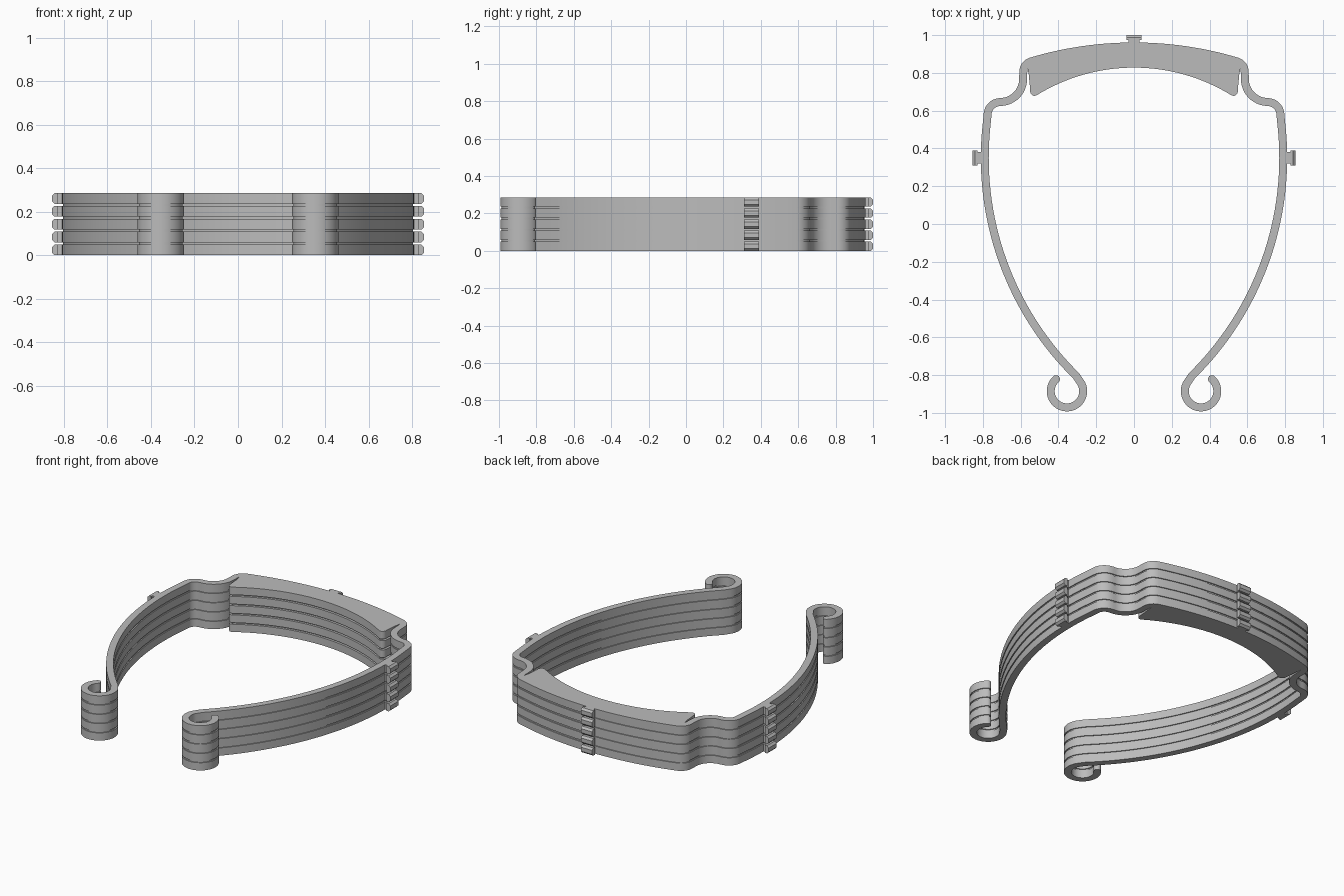
import bpy, bmesh
from math import sin, cos, radians, asin, degrees
from mathutils import Vector

cube = bpy.data.objects.get("Cube")
if cube:
    bpy.data.objects.remove(cube)

LAYERS, HEIGHT, PITCH = 5, 0.049, 0.059
HALF = 0.021                      # half the band thickness

grey = bpy.data.materials.new("plastic grey")
grey.use_nodes = True
grey.diffuse_color = (0.5, 0.5, 0.5, 1)
grey.node_tree.nodes["Principled BSDF"].inputs["Base Color"].default_value = (0.5, 0.5, 0.5, 1)


def arc(cx, cy, r, start, end, n):
    """Points along an arc, angles in degrees."""
    angles = [radians(start + (end - start) * i / n) for i in range(n + 1)]
    return [Vector((cx + r * cos(a), cy + r * sin(a))) for a in angles]


def mirrored(half):
    """Complete a half path that starts on the centre line."""
    return [Vector((-p.x, p.y)) for p in reversed(half[1:])] + half


def ribbon(path, half):
    """Outline of a band of constant thickness with round ends."""
    left, right = [], []
    for i, p in enumerate(path):
        t = (path[min(i + 1, len(path) - 1)] - path[max(i - 1, 0)]).normalized()
        n = Vector((-t.y, t.x)) * half
        left.append(p + n)
        right.append(p - n)

    def cap(centre, start):
        d = start - centre
        return [centre + Vector((d.x * cos(a) + d.y * sin(a), d.y * cos(a) - d.x * sin(a)))
                for a in (radians(30 * k) for k in range(1, 6))]
    return left + cap(path[-1], left[-1]) + right[::-1] + cap(path[0], right[0])


def plate(name, outline, z, height):
    """Extrude a flat outline upward."""
    bm = bmesh.new()
    base = bm.faces.new([bm.verts.new((p[0], p[1], z)) for p in outline])
    top = bmesh.ops.extrude_face_region(bm, geom=[base])["geom"]
    bmesh.ops.translate(bm, vec=(0, 0, height),
                        verts=[v for v in top if isinstance(v, bmesh.types.BMVert)])
    bmesh.ops.recalc_face_normals(bm, faces=bm.faces)
    return finish(name, bm)


def finish(name, bm):
    mesh = bpy.data.meshes.new(name)
    bm.to_mesh(mesh)
    bm.free()
    mesh.materials.append(grey)
    ob = bpy.data.objects.new(name, mesh)
    bpy.context.collection.objects.link(ob)
    bpy.ops.object.select_all(action="DESELECT")
    ob.select_set(True)
    bpy.context.view_layer.objects.active = ob
    bpy.ops.object.shade_smooth_by_angle(angle=radians(35))
    return ob


def peg(name, root, out, z):
    """Retaining peg: narrow stem and a wider head with chamfered edges."""
    side = Vector((-out.y, out.x))
    for part, a, b, w in (("stem", -0.01, 0.03, 0.03), ("head", 0.02, 0.047, 0.04)):
        bm = bmesh.new()
        h, c = HEIGHT, (0.012 if part == "head" else 0.004)
        profile = [(a, 0), (b - c, 0), (b, c), (b, h - c), (b - c, h), (a, h)]
        ends = []
        for s in (-w, w):
            ends.append([bm.verts.new((*(root + out * d + side * s), z + k)) for d, k in profile])
        bm.faces.new(ends[0])
        bm.faces.new(ends[1])
        for i in range(len(profile)):
            j = (i + 1) % len(profile)
            bm.faces.new((ends[0][i], ends[0][j], ends[1][j], ends[1][i]))
        bmesh.ops.recalc_face_normals(bm, faces=bm.faces)
        finish(name + "_" + part, bm)


# Centre line of the headband: brow, shoulder, temple arm, curled hook
band_path = mirrored(
    arc(0, -0.97, 1.91, 90, 73.4, 14)
    + arc(0.531, 0.807, 0.055, 66, 0, 8)
    + arc(0.709, 0.768, 0.122, 180, 270, 14)
    + arc(0.709, 0.579, 0.066, 80, 10, 8)
    + arc(-0.828, 0.35, 1.618, 6.5, -45.5, 32)
    + arc(0.355, -0.885, 0.086, 140, 408, 36))


def pad_outline(inset):
    """Crescent forehead pad, with rounded tips."""
    edge = degrees(asin(0.55 / 1.93))
    outer = arc(0, -0.97, 1.93 - inset, 90 - edge, 90 + edge, 24)
    inner = arc(0, -0.152, 0.98 + inset, 122, 58, 32)
    tip = arc(0.522 - inset, 0.705 + inset / 2, 0.028, -70, 10, 6)
    slot = [Vector((0.557 - inset, 0.79)), Vector((0.562 - inset, 0.815))]
    left = [Vector((-p.x, p.y)) for p in reversed(tip + slot)]
    return outer + left + inner + tip + slot


for layer in range(LAYERS):
    z = layer * PITCH
    plate("headband", ribbon(band_path, HALF), z, HEIGHT)
    plate("forehead_pad", pad_outline(0), z, HEIGHT)
    peg("front_peg", Vector((0, 0.953)), Vector((0, 1)), z)
    peg("left_peg", Vector((0.808, 0.35)), Vector((1, 0)), z)
    peg("right_peg", Vector((-0.808, 0.35)), Vector((-1, 0)), z)
    # Recessed spacers that join this layer to the next
    if layer < LAYERS - 1:
        plate("band_spacer", ribbon(band_path, HALF * 0.7), z + HEIGHT, PITCH - HEIGHT)
        plate("pad_spacer", pad_outline(0.015), z + HEIGHT, PITCH - HEIGHT)
